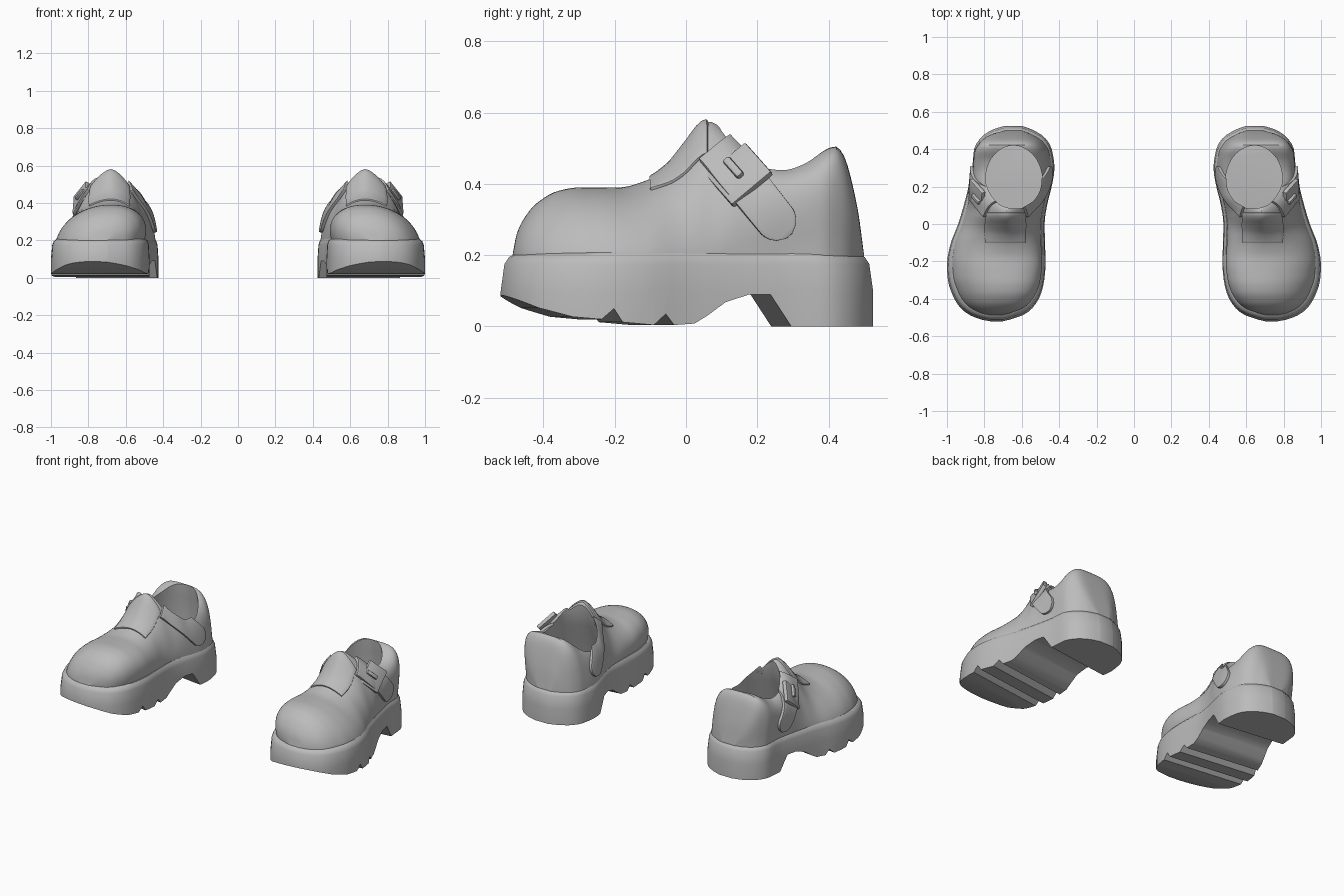
import bpy, bmesh, math
from mathutils import Vector

if "Cube" in bpy.data.objects:
    bpy.data.objects.remove(bpy.data.objects["Cube"])

grey = bpy.data.materials.new("plain_grey")
grey.diffuse_color = (0.5, 0.5, 0.5, 1)
grey.use_nodes = True
grey.node_tree.nodes["Principled BSDF"].inputs["Base Color"].default_value = grey.diffuse_color

# sole outline: y, inner x, outer x
OUTLINE = [(-.52, .70, .77), (-.51, .66, .82), (-.48, .58, .89), (-.44, .535, .935),
           (-.38, .50, .97), (-.30, .48, .995), (-.22, .473, 1.0), (-.12, .475, .985),
           (0, .478, .94), (.1, .465, .91), (.2, .44, .885), (.3, .425, .865),
           (.4, .44, .855), (.46, .475, .82), (.505, .545, .755), (.525, .60, .69)]
# top line of the upper: y, z
TOP = [(-.487, .2), (-.475, .26), (-.45, .31), (-.42, .345), (-.36, .38), (-.3, .39),
       (-.19, .39), (-.11, .41), (-.05, .45), (0, .51), (.05, .57), (.065, .575),
       (.13, .53), (.2, .465), (.28, .448), (.33, .46), (.42, .505), (.44, .485),
       (.48, .34), (.5, .2)]
# roundness exponent of the upper's cross-section: y, n
ROUND = [(-.5, 2.2), (-.25, 2.2), (-.1, 1.8), (0, 1.5), (.06, 1.5), (.15, 2.3), (.26, 3.4), (.5, 4)]
BASE = .2


def interp(table, x, col=1):
    """Smooth interpolation through table points without overshoot."""
    n = len(table)
    x = min(max(x, table[0][0]), table[-1][0])
    i = max(k for k in range(n - 1) if table[k][0] <= x)
    slope = lambda k: (table[k + 1][col] - table[k][col]) / (table[k + 1][0] - table[k][0])

    def tangent(k):
        if k in (0, n - 1):
            return slope(min(k, n - 2))
        a, b = slope(k - 1), slope(k)
        return 0 if a * b <= 0 else 2 * a * b / (a + b)
    d = table[i + 1][0] - table[i][0]
    t = (x - table[i][0]) / d
    return ((2*t**3 - 3*t**2 + 1) * table[i][col] + (t**3 - 2*t**2 + t) * d * tangent(i)
            + (3*t**2 - 2*t**3) * table[i + 1][col] + (t**3 - t**2) * d * tangent(i + 1))


def section(y):
    """Centre, half width, top height and roundness of the upper at y."""
    ys = y * (.52 / .487 if y < 0 else .525 / .5)
    a, b = interp(OUTLINE, ys), interp(OUTLINE, ys, 2)
    return (a + b) / 2, (b - a) / 2 * (.91 + .06 * y), interp(TOP, y), interp(ROUND, y)


def place(y, dx, f):
    """Point of the upper at height fraction f, leaning inward toward the top."""
    c, w, h, n = section(y)
    lean = (.68 - c) * f * min(1, (h - BASE) / .19)
    return Vector((c + lean + dx, y, BASE + f * (h - BASE)))


def on_side(y, z, side):
    c, w, h, n = section(y)
    f = min(max((z - BASE) / (h - BASE), 0), .985)
    return place(y, side * w * (1 - f**n) ** (1 / n), f)


def on_top(y, x):
    c, w, h, n = section(y)
    f = (1 - min(abs(x) / w, 1) ** n) ** (1 / n)
    return place(y, x, f)


def loft(name, rows, closed=True):
    """Skin rows of points; closed rows are capped into a solid."""
    bm = bmesh.new()
    rings = [[bm.verts.new(p) for p in r] for r in rows]
    m = len(rings[0])
    for r, s in zip(rings, rings[1:]):
        for j in range(m if closed else m - 1):
            k = (j + 1) % m
            bm.faces.new((r[j], r[k], s[k], s[j]))
    if closed:
        bm.faces.new(rings[0])
        bm.faces.new(rings[-1])
    bmesh.ops.recalc_face_normals(bm, faces=bm.faces)
    me = bpy.data.meshes.new(name)
    bm.to_mesh(me)
    bm.free()
    me.materials.append(grey)
    ob = bpy.data.objects.new(name, me)
    bpy.context.collection.objects.link(ob)
    return ob


def boolean(ob, cutter, op):
    m = ob.modifiers.new("cut", 'BOOLEAN')
    m.operation, m.object, m.solver = op, cutter, 'EXACT'


def thicken(ob, t, bevel):
    m = ob.modifiers.new("thick", 'SOLIDIFY')
    m.thickness, m.offset = t, 0
    b = ob.modifiers.new("soft", 'BEVEL')
    b.width, b.segments, b.limit_method, b.angle_limit = bevel, 2, 'ANGLE', math.radians(50)


# sole: outline wall, trimmed below by the tread profile
ys = [.0025 - .5225 * math.cos(math.pi * i / 36) for i in range(37)]
ring = [(interp(OUTLINE, y, 2), y) for y in ys] + [(interp(OUTLINE, y), y) for y in reversed(ys)]
sole = loft("sole", [[(.68 + (x - .68) * s, y * s, z) for x, y in ring]
                     for z, s in ((-.02, 1), (.1, 1), (.175, .98), (.195, .955), (.207, .91))])
TREAD = [(-.6, .135), (-.52, .095), (-.42, .052), (-.33, .027), (-.25, .02), (-.215, .05),
         (-.19, .012), (-.1, .004), (-.065, .035), (-.04, .004), (.02, .008), (.06, .032),
         (.11, .068), (.18, .09), (.24, .09), (.30, 0), (.8, 0), (.8, .4), (-.6, .4)]
tread_cutter = loft("tread_cutter", [[(x, y - .13 * (.9 - x), z) for y, z in TREAD] for x in (.3, 1.1)])
boolean(sole, tread_cutter, 'INTERSECT')

# upper: rounded arches lofted from toe to heel
rows = []
for i in range(73):
    y = .0065 - .4930 * math.cos(math.pi * i / 72)
    c, w, h, n = section(y)
    row = [(c + w, y, .13)]
    for j in range(41):
        a = math.pi * j / 40
        ca, sa = math.cos(a), max(math.sin(a), 0)
        row.append(place(y, math.copysign(w * abs(ca) ** (2 / n), ca), sa ** (2 / n)))
    rows.append(row + [(c - w, y, .13)])
upper = loft("upper", rows)

# foot opening: z, front y, back y, half width
opening_cutter = loft("opening_cutter", [
    [(.645 + w * math.cos(a), (f + b) / 2 + (b - f) / 2 * math.sin(a), z)
     for a in (2 * math.pi * k / 40 for k in range(40))]
    for z, f, b, w in ((.16, -.05, .45, .165), (.3, 0, .445, .165), (.42, .05, .43, .15),
                       (.5, .075, .42, .142), (.7, .1, .41, .142))])
boolean(upper, opening_cutter, 'DIFFERENCE')

# raised tongue band up the instep
tongue = loft("tongue", [[on_top(y, u * (.108 - .12 * max(y, 0))) for u in (k / 6 for k in range(-6, 7))]
                         for y in (-.1 + .0135 * i for i in range(13))], False)
thicken(tongue, .018, .005)
boolean(tongue, opening_cutter, 'DIFFERENCE')

# straps running from the tongue down both flanks, round at the lower end
straps = []
for name, side in (("outer_strap", 1), ("inner_strap", -1)):
    rows = []
    for i in range(25):
        s = i / 24
        w = .057 * math.sqrt(max(1 - max((s - .82) / .18, 0) ** 2, .04))
        cy, cz = .083 + .205 * s, .50 - .245 * s
        rows.append([on_side(cy + .77 * w * k / 4, cz + .64 * w * k / 4, side) for k in range(-4, 5)])
    strap = loft(name, rows, False)
    thicken(strap, .032, .008)
    boolean(strap, opening_cutter, 'DIFFERENCE')
    straps.append(strap)

# buckle plate and its prong, tilted to lie on the outer flank
normal = Vector((1, -.35, .49)).normalized()
along = Vector((-.1, .64, -.77))
along = (along - normal * along.dot(normal)).normalized()
across = normal.cross(along)


def plate(name, centre, length, width, depth, bevel):
    rows = [[Vector(centre) + along * length * a + across * width * b + normal * depth * d
             for a, b in ((-.5, -.5), (.5, -.5), (.5, .5), (-.5, .5))] for d in (-.5, .5)]
    ob = loft(name, rows)
    m = ob.modifiers.new("soft", 'BEVEL')
    m.width, m.segments = bevel, 2
    return ob


centre = Vector((.84, .15, .425))
buckle = plate("buckle", centre, .13, .145, .025, .006)
prong = plate("buckle_prong", centre + normal * .017 - along * .02 + across * .0, .075, .024, .024, .008)

# pair up the shoes, bake and shade
parts = [sole, upper, tongue, buckle, prong] + straps
for ob in parts:
    ob.modifiers.new("pair", 'MIRROR').use_mirror_merge = False
for ob in parts:
    bpy.ops.object.select_all(action='DESELECT')
    ob.select_set(True)
    bpy.context.view_layer.objects.active = ob
    bpy.ops.object.convert(target='MESH')
    bpy.ops.object.shade_smooth_by_angle(angle=math.radians(38))
for cutter in (tread_cutter, opening_cutter):
    bpy.data.objects.remove(cutter)
